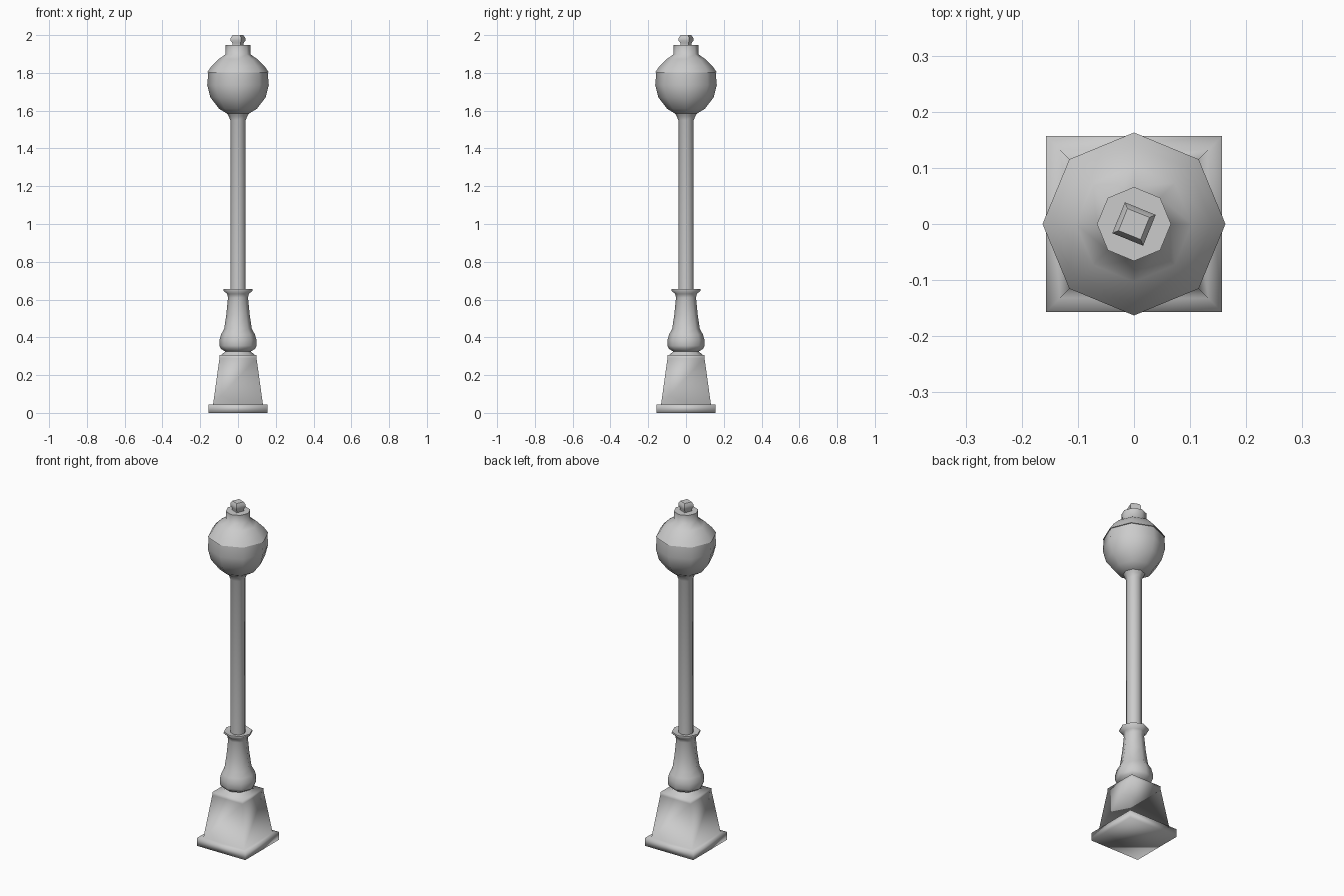
import bpy, bmesh, math

if "Cube" in bpy.data.objects:
    bpy.data.objects.remove(bpy.data.objects["Cube"])


def lathe(name, profile, sides, turn=0.0, angle=60):
    """Revolve (radius, z) points into a closed faceted solid."""
    bm = bmesh.new()
    rings = []
    for r, z in profile:
        ring = []
        for i in range(sides):
            a = turn + 2 * math.pi * i / sides
            ring.append(bm.verts.new((r * math.cos(a), r * math.sin(a), z)))
        rings.append(ring)
    for low, high in zip(rings, rings[1:]):
        for i in range(sides):
            j = (i + 1) % sides
            bm.faces.new((low[i], low[j], high[j], high[i]))
    bm.faces.new(rings[0][::-1])
    bm.faces.new(rings[-1])
    mesh = bpy.data.meshes.new(name)
    bm.to_mesh(mesh)
    bm.free()
    obj = bpy.data.objects.new(name, mesh)
    bpy.context.collection.objects.link(obj)
    bpy.ops.object.select_all(action='DESELECT')
    obj.select_set(True)
    bpy.context.view_layer.objects.active = obj
    bpy.ops.object.shade_smooth_by_angle(angle=math.radians(angle))
    return obj


# Square stepped pedestal (half widths turned into corner radii)
pedestal = [(0.157, 0), (0.157, 0.045), (0.132, 0.045), (0.098, 0.29), (0.098, 0.307)]
lathe("pedestal", [(h * math.sqrt(2), z) for h, z in pedestal], 4, math.pi / 4, 95)

# Turned octagonal baluster with bulb and flared collar
lathe("baluster", [(0.09, 0.305), (0.068, 0.325), (0.092, 0.34), (0.098, 0.355),
                   (0.098, 0.385), (0.09, 0.415), (0.073, 0.445), (0.062, 0.52),
                   (0.053, 0.61), (0.058, 0.63), (0.078, 0.648), (0.076, 0.656),
                   (0.045, 0.65)], 8)

# Slim pole flaring out under the globe
lathe("pole", [(0.041, 0.64), (0.041, 1.55), (0.05, 1.572), (0.06, 1.588)], 8)

# Lamp globe
lathe("globe", [(0.055, 1.583), (0.1, 1.61), (0.146, 1.67), (0.163, 1.735),
                (0.157, 1.806)], 8)

# Domed cap with collar
lathe("cap", [(0.163, 1.803), (0.14, 1.836), (0.103, 1.873), (0.066, 1.898),
              (0.066, 1.947)], 8)

# Four-sided finial
lathe("finial", [(0.032, 1.94), (0.031, 1.957), (0.042, 1.97), (0.042, 1.985),
                 (0.03, 2.0)], 4, math.radians(23))
